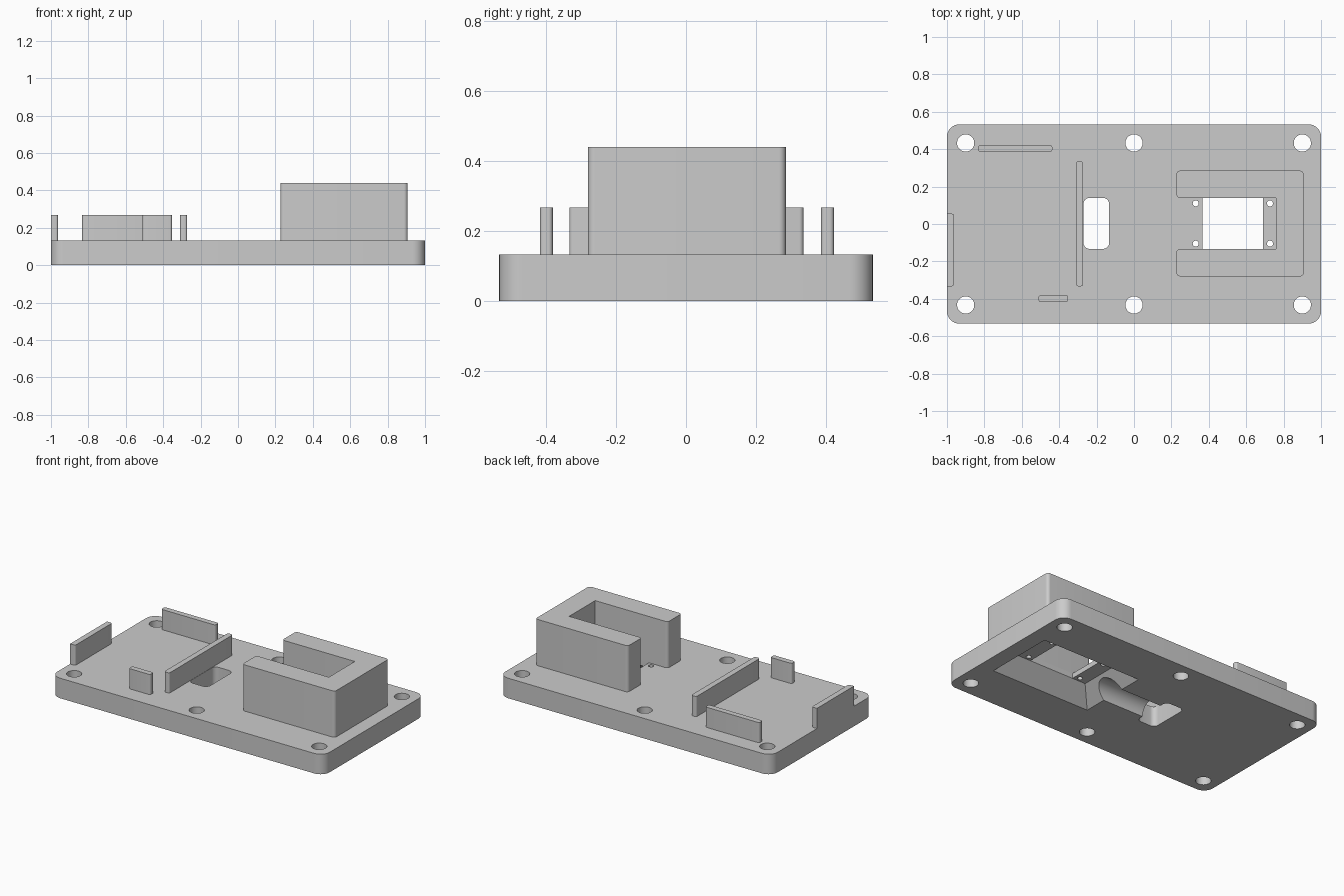
import bpy
import bmesh
from math import cos, sin, pi, radians
from mathutils import Vector, Matrix

cube = bpy.data.objects.get("Cube")
if cube:
    bpy.data.objects.remove(cube, do_unlink=True)

grey = bpy.data.materials.new("plain grey")
grey.use_nodes = True
colour = (0.6, 0.6, 0.6, 1)
grey.diffuse_color = colour
grey.node_tree.nodes["Principled BSDF"].inputs["Base Color"].default_value = colour

PLATE_TOP = 0.133
WALL_TOP = 0.267
BLOCK_TOP = 0.44
MID_Y = 0.003


def rect(x0, x1, y0, y1):
    return [(x0, y0), (x1, y0), (x1, y1), (x0, y1)]


def circle(x, y, r, n=32):
    return [(x + r * cos(2 * pi * i / n), y + r * sin(2 * pi * i / n)) for i in range(n)]


def fillet(points, radii, steps=8):
    """Round the square corners of an outline, one radius per corner."""
    out = []
    for i, (p, r) in enumerate(zip(points, radii)):
        p = Vector(p)
        if r == 0:
            out.append(p)
            continue
        u = (Vector(points[i - 1]) - p).normalized()
        v = (Vector(points[(i + 1) % len(points)]) - p).normalized()
        centre = p + (u + v) * r
        for k in range(steps + 1):
            t = pi / 2 * k / steps
            out.append(centre - (v * cos(t) + u * sin(t)) * r)
    return out


def finish(name, bm):
    bmesh.ops.recalc_face_normals(bm, faces=bm.faces)
    mesh = bpy.data.meshes.new(name)
    bm.to_mesh(mesh)
    bm.free()
    mesh.materials.append(grey)
    obj = bpy.data.objects.new(name, mesh)
    bpy.context.collection.objects.link(obj)
    return obj


def prism(name, outline, z0, z1, top=None):
    """Solid between an outline and the same or another outline above it."""
    bm = bmesh.new()
    low = [bm.verts.new((p[0], p[1], z0)) for p in outline]
    high = [bm.verts.new((p[0], p[1], z1)) for p in (top or outline)]
    bm.faces.new(low[::-1])
    bm.faces.new(high)
    n = len(low)
    for i in range(n):
        j = (i + 1) % n
        bm.faces.new((low[i], low[j], high[j], high[i]))
    return finish(name, bm)


def activate(obj):
    bpy.ops.object.select_all(action='DESELECT')
    obj.select_set(True)
    bpy.context.view_layer.objects.active = obj


def cut(obj, cutter):
    cutter.hide_render = True
    mod = obj.modifiers.new("cut", 'BOOLEAN')
    mod.operation = 'DIFFERENCE'
    mod.solver = 'EXACT'
    mod.object = cutter
    activate(obj)
    bpy.ops.object.modifier_apply(modifier=mod.name)
    bpy.data.objects.remove(cutter, do_unlink=True)


# Base plate with rounded corners
plate = prism("base_plate", fillet(rect(-1, 1, -0.533, 0.533), [0.067] * 4), 0, PLATE_TOP)

# Tapered pocket in the underside, leaving a thin ledge above
low, high = -0.02, 0.1
d = high - low
pocket = prism("pocket_cutter",
               rect(0.267 - d, 0.793 + d, -0.133 - d, 0.14 + d), low, high,
               rect(0.267, 0.793, -0.133, 0.14))
cut(plate, pocket)

# Half-round cable groove from the pocket to the slot
bm = bmesh.new()
bmesh.ops.create_cone(bm, cap_ends=True, segments=48, radius1=0.083, radius2=0.083, depth=0.5,
                      matrix=Matrix.Translation((0.05, MID_Y, 0)) @ Matrix.Rotation(pi / 2, 4, 'Y'))
cut(plate, finish("groove_cutter", bm))

# Cable slot and rectangular opening
slot = fillet(rect(-0.27, -0.133, -0.133, 0.14), [0.033] * 4)
for outline in (slot, rect(0.365, 0.69, -0.133, 0.14)):
    cut(plate, prism("opening_cutter", outline, -0.1, 0.3))

# Mounting holes and small screw holes
holes = [(x, y, 0.046) for x in (-0.9, 0, 0.9) for y in (-0.433, 0.433)]
holes += [(x, y, 0.016) for x in (0.33, 0.727) for y in (-0.105, 0.11)]
for x, y, r in holes:
    cut(plate, prism("hole_cutter", circle(x, y, r), -0.1, 0.3))

# U-shaped housing
u_shape = [(0.227, -0.28), (0.907, -0.28), (0.907, 0.285), (0.227, 0.285),
           (0.227, 0.14), (0.76, 0.14), (0.76, -0.133), (0.227, -0.133)]
r = 0.02
housing = prism("u_housing", fillet(u_shape, [r, r, r, r, r, 0, 0, r]), PLATE_TOP, BLOCK_TOP)

# Upright retaining walls
r = 0.012
walls = {
    "back_wall": (rect(-0.833, -0.437, 0.385, 0.422), [r] * 4),
    "front_wall": (rect(-0.51, -0.353, -0.417, -0.38), [r] * 4),
    "middle_wall": (rect(-0.31, -0.272, -0.333, 0.335), [r] * 4),
    "end_wall": (rect(-1, -0.962, -0.333, 0.055), [0, r, r, 0]),
}
parts = [plate, housing]
for name, (outline, radii) in walls.items():
    parts.append(prism(name, fillet(outline, radii, 5), PLATE_TOP, WALL_TOP))

for part in parts:
    activate(part)
    bpy.ops.object.shade_smooth_by_angle(angle=radians(30))
